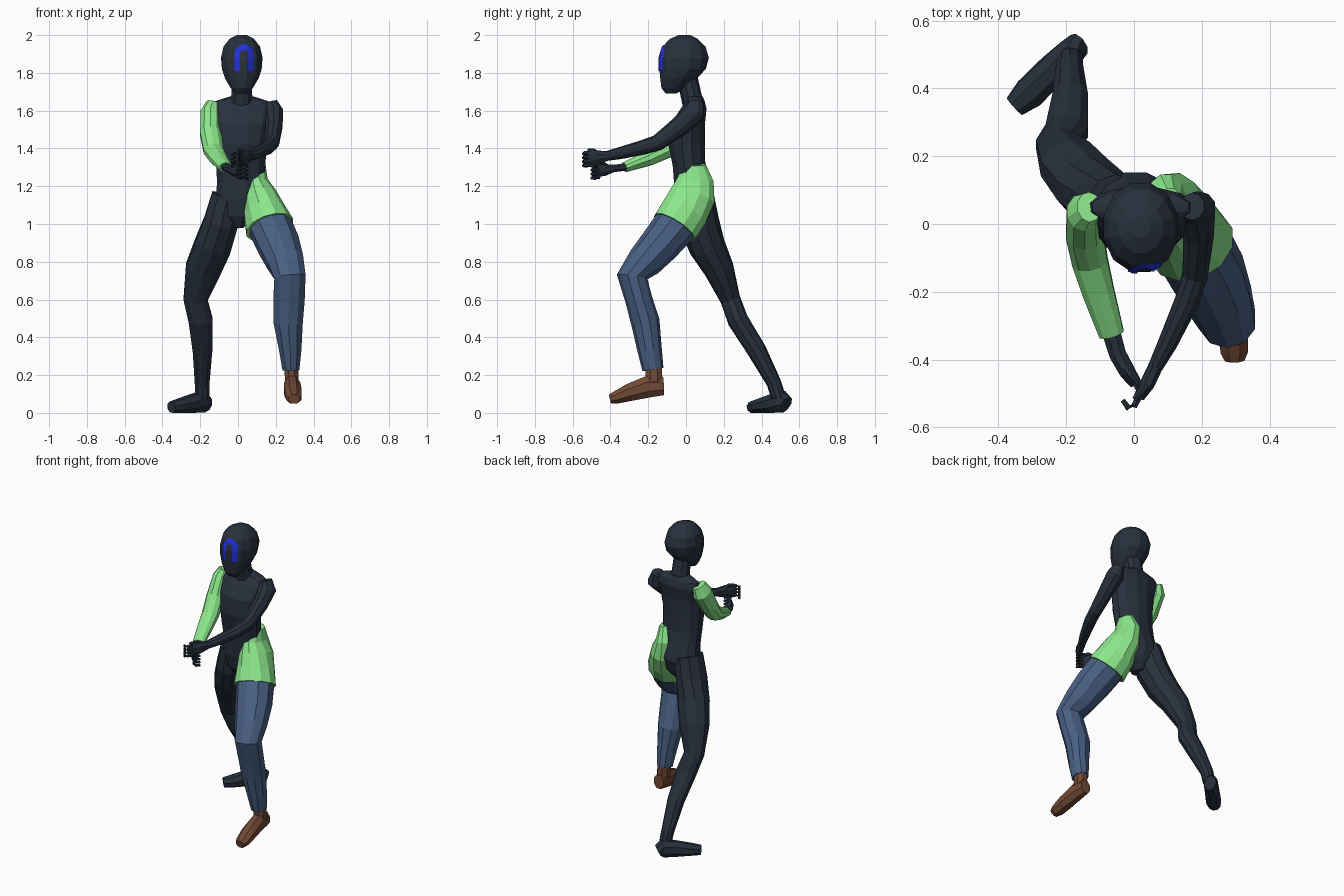
import bpy, bmesh, math
from mathutils import Vector
from mathutils.bvhtree import BVHTree


def material(name, rgb):
    m = bpy.data.materials.new(name)
    m.diffuse_color = (*rgb, 1)
    return m


DARK = material("charcoal", (0.021, 0.030, 0.046))
GREEN = material("light green", (0.279, 0.855, 0.279))
DENIM = material("denim blue", (0.065, 0.115, 0.225))
BROWN = material("brown", (0.165, 0.068, 0.036))
BLUE = material("bright blue", (0.017, 0.030, 0.72))


def finish(name, bm, mat):
    bmesh.ops.recalc_face_normals(bm, faces=bm.faces)
    me = bpy.data.meshes.new(name)
    bm.to_mesh(me)
    bm.free()
    me.materials.append(mat)
    ob = bpy.data.objects.new(name, me)
    bpy.context.collection.objects.link(ob)
    return ob


def loft(name, stations, mat, sides=10, level=False):
    """Skin elliptical rings (x, y, z, radius u, radius v) along a path.
    level=True keeps every ring horizontal."""
    bm = bmesh.new()
    pts = [Vector(s[:3]) for s in stations]
    grow = 1 / math.sqrt(math.cos(math.pi / sides))
    rings = []
    for i, s in enumerate(stations):
        t = Vector((0, 0, 1))
        if not level:
            a, b = pts[max(i - 1, 0)], pts[min(i + 1, len(pts) - 1)]
            t = (b - a).normalized()
        u = Vector((1, 0, 0))
        u = (u - t * u.dot(t)).normalized()
        v = t.cross(u)
        ring = []
        for k in range(sides):
            ang = 2 * math.pi * (k + 0.5) / sides
            ring.append(bm.verts.new(pts[i] + u * s[3] * grow * math.cos(ang)
                                     + v * s[4] * grow * math.sin(ang)))
        rings.append(ring)
    for r0, r1 in zip(rings, rings[1:]):
        for k in range(sides):
            n = (k + 1) % sides
            bm.faces.new((r0[k], r0[n], r1[n], r1[k]))
    bm.faces.new(rings[0])
    bm.faces.new(rings[-1])
    return finish(name, bm, mat)


# head
head = loft("head", [
    (.02, -.080, 1.690, .035, .028), (.02, -.065, 1.72, .060, .066),
    (.02, -.040, 1.770, .090, .098), (.02, -.018, 1.82, .107, .125),
    (.02, -.010, 1.880, .112, .133), (.02, -.010, 1.94, .098, .115),
    (.02, -.012, 1.980, .066, .075), (.02, -.008, 2.00, .028, .032)],
    DARK, sides=12, level=True)

# arch-shaped face marking, draped on the head
tree = BVHTree.FromPolygons([v.co for v in head.data.vertices],
                            [p.vertices[:] for p in head.data.polygons])


def drape(x, z):
    hit = tree.ray_cast(Vector((x, -1, z)), Vector((0, 1, 0)))[0]
    return Vector((x, hit.y - .005, z))


def arch_point(r, t):
    """t runs 0..1 up one leg, over the arch and down the other leg."""
    if t < .3:
        x, z = -r, 1.81 + .09 * t / .3
    elif t > .7:
        x, z = r, 1.81 + .09 * (1 - t) / .3
    else:
        a = math.pi * (1 - (t - .3) / .4)
        x, z = r * math.cos(a), 1.90 + r * math.sin(a)
    return drape(.032 + x, z)


bm = bmesh.new()
rows = [[bm.verts.new(arch_point(r, i / 40)) for r in (.05, .036, .022)]
        for i in range(41)]
for a, b in zip(rows, rows[1:]):
    for j in range(2):
        bm.faces.new((a[j], a[j + 1], b[j + 1], b[j]))
mark = finish("face_marking", bm, BLUE)
if mark.data.polygons[0].normal.y > 0:
    mark.data.flip_normals()

# neck and torso
loft("neck", [(.02, .040, 1.62, .065, .055), (.02, .025, 1.69, .056, .055),
              (.02, .005, 1.78, .055, .055)], DARK, level=True)
loft("torso", [
    (0, .040, .98, .030, .045), (0, .040, 1.04, .100, .085),
    (.005, .045, 1.13, .125, .108), (.012, .030, 1.22, .125, .095),
    (.015, .016, 1.31, .133, .088), (.015, .003, 1.42, .137, .098),
    (.020, .010, 1.53, .150, .092), (.020, .040, 1.61, .165, .070),
    (.020, .050, 1.65, .145, .050), (.020, .045, 1.675, .065, .045)],
    DARK, sides=12, level=True)

# bare trailing leg and foot
loft("bare_leg", [
    (-.055, .050, 1.15, .085, .095), (-.090, .068, 1.01, .093, .105),
    (-.135, .112, .88, .100, .095), (-.185, .175, .76, .096, .078),
    (-.225, .235, .60, .065, .052), (-.198, .275, .49, .065, .054),
    (-.188, .375, .33, .053, .050), (-.190, .465, .16, .040, .038),
    (-.187, .490, .08, .038, .038)], DARK)
loft("bare_foot", [
    (-.162, .530, .045, .034, .044), (-.185, .508, .060, .042, .060),
    (-.240, .455, .050, .046, .050), (-.310, .385, .037, .048, .037),
    (-.352, .347, .030, .034, .030)], DARK, sides=8)

# one-sided shorts, trouser leg and shoe
loft("shorts_side", [
    (.108, .050, 1.315, .040, .055), (.094, .050, 1.235, .064, .098),
    (.112, .035, 1.150, .092, .122), (.140, -.010, 1.060, .112, .128),
    (.168, -.060, .982, .130, .126)], GREEN, sides=12)
loft("trouser_leg", [
    (.165, -.050, 1.00, .115, .114), (.215, -.140, .89, .113, .104),
    (.250, -.220, .80, .100, .092), (.275, -.285, .72, .085, .080),
    (.270, -.250, .60, .085, .070), (.266, -.215, .48, .079, .074),
    (.277, -.192, .33, .060, .063), (.280, -.175, .23, .046, .055)], DENIM)
loft("shoe_ankle", [(.282, -.172, .26, .038, .046),
                    (.286, -.168, .14, .038, .046)], BROWN, sides=8)
loft("shoe", [
    (.286, -.118, .140, .036, .048), (.287, -.200, .139, .044, .060),
    (.291, -.300, .108, .048, .048), (.296, -.375, .080, .042, .034),
    (.297, -.402, .073, .030, .026)], BROWN, sides=8)

# sleeved arm and its hand
loft("sleeve", [
    (-.132, .050, 1.640, .036, .045), (-.145, .035, 1.59, .054, .062),
    (-.145, -.03, 1.480, .057, .056), (-.130, -.11, 1.39, .054, .046),
    (-.105, -.20, 1.348, .048, .040), (-.066, -.325, 1.30, .038, .026)], GREEN)
loft("sleeved_hand", [
    (-.070, -.310, 1.303, .028, .021), (-.048, -.385, 1.294, .026, .020),
    (-.020, -.435, 1.285, .024, .032), (.005, -.470, 1.280, .018, .032)],
    DARK, sides=8)

# bare arm and its hand
loft("bare_arm", [
    (.172, .052, 1.645, .036, .040), (.187, .045, 1.59, .054, .060),
    (.190, -.03, 1.520, .046, .052), (.180, -.15, 1.43, .038, .042),
    (.155, -.23, 1.405, .036, .038), (.100, -.35, 1.375, .029, .031),
    (.064, -.42, 1.360, .022, .025)], DARK)
loft("bare_hand", [
    (.066, -.415, 1.360, .022, .025), (.040, -.47, 1.353, .022, .038),
    (.015, -.51, 1.348, .016, .038)], DARK, sides=8)


# curled fingers and thumbs; side = direction in which the fingers curl
def fingers(name, x, y, z, side):
    for i in range(4):
        zi = z + (i - 1.5) * .021
        loft(f"{name}_finger_{i + 1}", [
            (x - side * .006, y + .010, zi, .010, .010),
            (x + side * .012, y - .024, zi, .010, .010),
            (x + side * .030, y - .030, zi - .004, .009, .009),
            (x + side * .046, y - .008, zi - .008, .007, .007)], DARK, sides=6)
    loft(f"{name}_thumb", [
        (x - side * .035, y + .055, z + .020, .012, .012),
        (x - side * .012, y + .022, z + .044, .011, .011),
        (x + side * .012, y - .005, z + .046, .008, .008)], DARK, sides=6)


fingers("sleeved_hand", .005, -.468, 1.28, 1)
fingers("bare_hand", .013, -.512, 1.345, -1)
